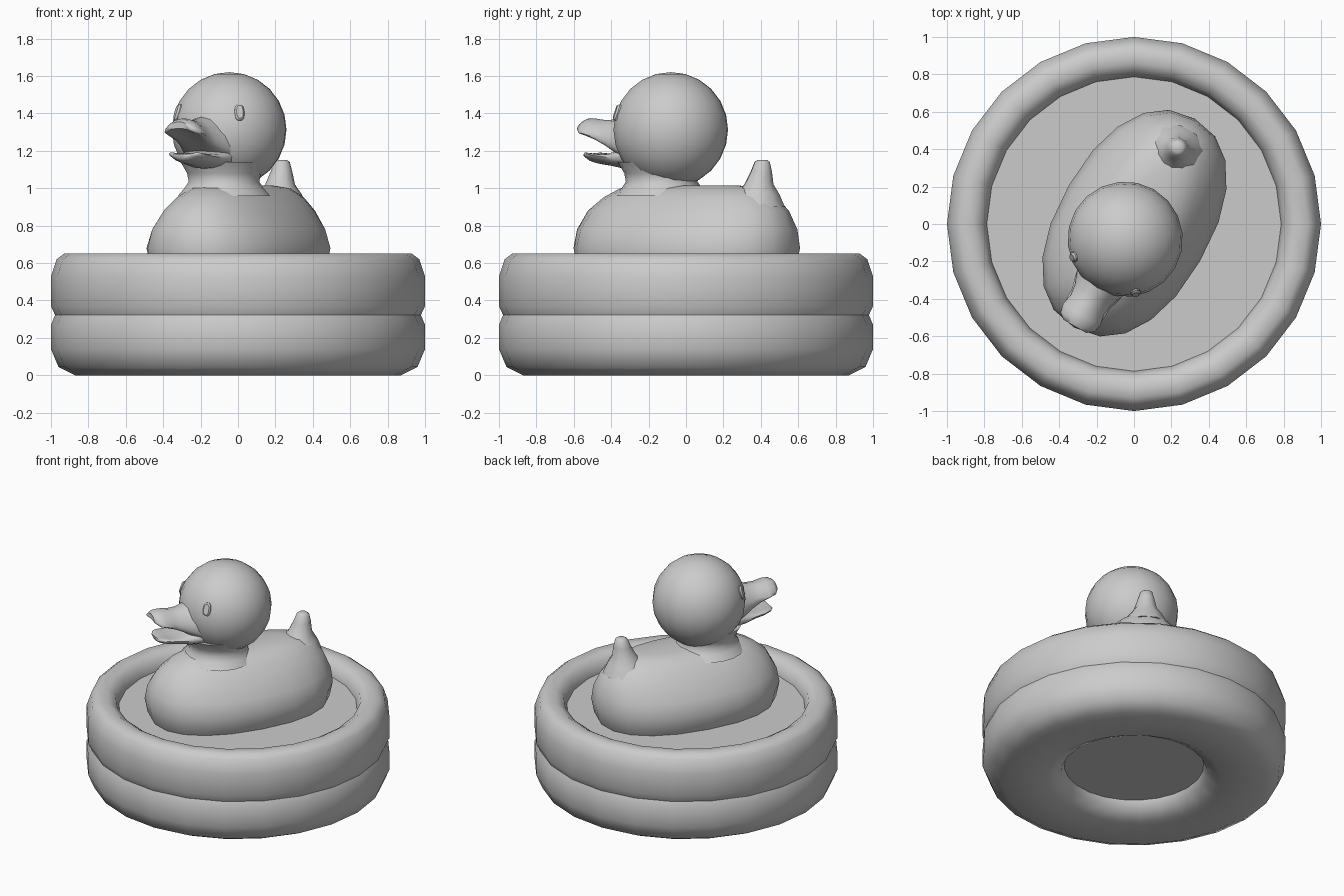
import bpy, bmesh, math
from mathutils import Matrix, Vector

if "Cube" in bpy.data.objects:
    bpy.data.objects.remove(bpy.data.objects["Cube"])

TURN = Matrix.Rotation(math.radians(-30), 4, 'Z')   # the duck faces front-left


def finish(bm, name, matrix=None, angle=45):
    if matrix:
        bm.transform(matrix)
    bmesh.ops.recalc_face_normals(bm, faces=bm.faces)
    me = bpy.data.meshes.new(name)
    bm.to_mesh(me)
    bm.free()
    ob = bpy.data.objects.new(name, me)
    bpy.context.collection.objects.link(ob)
    bpy.ops.object.select_all(action='DESELECT')
    ob.select_set(True)
    bpy.context.view_layer.objects.active = ob
    bpy.ops.object.shade_smooth_by_angle(angle=math.radians(angle))
    return ob


def loft(name, rings, matrix=None, angle=45):
    """Skin equal-sized rings of points and cap both ends."""
    bm = bmesh.new()
    loops = [[bm.verts.new(p) for p in ring] for ring in rings]
    n = len(loops[0])
    for a, b in zip(loops, loops[1:]):
        for i in range(n):
            j = (i + 1) % n
            bm.faces.new((a[i], a[j], b[j], b[i]))
    bm.faces.new(loops[0])
    bm.faces.new(loops[-1])
    return finish(bm, name, matrix, angle)


def oval(z, a, b, cx=0, cy=0, n=24, power=2.0):
    """Horizontal oval ring, half width a, half length b."""
    pts = []
    for i in range(n):
        t = 2 * math.pi * i / n
        c, s = math.cos(t), math.sin(t)
        pts.append((cx + a * math.copysign(abs(c) ** (2 / power), c),
                    cy + b * math.copysign(abs(s) ** (2 / power), s), z))
    return pts


def bill_ring(y, z, hw, ht, arch, n=16):
    """Upright oval section of the bill, bent down at the sides by arch."""
    pts = []
    for i in range(n):
        t = 2 * math.pi * i / n
        c, s = math.cos(t), math.sin(t)
        pts.append((hw * c, y, z + ht * s - arch * c * c))
    return pts


# Inflated pool: two stacked rings with a recessed floor underneath
pool = [(.46, .10), (.48, .05), (.57, 0), (.87, 0), (.96, .045), (1, .14),
        (1, .27), (.978, .322), (1, .37), (1, .53), (.97, .62), (.93, .65),
        (.86, .65), (.81, .62), (.787, .55), (.787, .50)]
loft("pool", [oval(z, r, r) for r, z in pool])

# Water surface
bm = bmesh.new()
bmesh.ops.create_circle(bm, cap_ends=True, segments=24, radius=.79,
                        matrix=Matrix.Translation((0, 0, .55)))
finish(bm, "water")

# Body: (z, half width, front y, back y)
body = [(.51, .35, -.58, .59), (.58, .385, -.62, .63), (.68, .405, -.64, .65),
        (.78, .37, -.625, .64), (.88, .30, -.57, .60), (.95, .24, -.485, .535),
        (1.0, .17, -.39, .45), (1.015, .09, -.25, .32)]
loft("body", [oval(z, w, (k - f) / 2, 0, (k + f) / 2, 20, 2.25)
              for z, w, f, k in body], TURN, 60)

# Tail and neck
tail = [(.90, .16, .43), (.97, .12, .44), (1.02, .08, .45), (1.09, .058, .465),
        (1.14, .042, .47), (1.152, .025, .47)]
loft("tail", [oval(z, r, r, 0, y, 10) for z, r, y in tail], TURN, 60)
neck = [(.96, .25), (1.0, .215), (1.035, .192), (1.08, .20), (1.14, .235)]
loft("neck", [oval(z, r, r, 0, -.15, 18) for z, r in neck], TURN, 60)

# Head
HEAD = Vector((0, -.094, 1.313))
bm = bmesh.new()
bmesh.ops.create_uvsphere(bm, u_segments=20, v_segments=12, radius=.308,
                          matrix=Matrix.Translation(HEAD))
finish(bm, "head", TURN)

# Eyes: upright raised ovals lying on the head
for side, label in ((-1, "left"), (1, "right")):
    out = (Vector((side * .2, -.325, 1.41)) - HEAD).normalized()
    rot = out.to_track_quat('Z', 'Y').to_matrix().to_4x4()
    spot = Matrix.Translation(HEAD + out * .296) @ rot
    loft(label + "_eye", [oval(h, a, b, n=10, power=2.6) for h, a, b in
                          ((-.02, .027, .046), (.012, .027, .046),
                           (.022, .018, .036))], TURN @ spot, 40)

# Open bill: (y, z, half width, half height, arch)
upper = [(-.32, 1.28, .16, .12, .06), (-.38, 1.285, .135, .10, .05),
         (-.44, 1.295, .112, .072, .045), (-.50, 1.315, .105, .05, .045),
         (-.56, 1.335, .115, .038, .045), (-.605, 1.34, .105, .032, .04),
         (-.632, 1.338, .07, .018, .02)]
lower = [(-.30, 1.17, .15, .07, 0), (-.39, 1.155, .135, .048, -.01),
         (-.46, 1.15, .115, .03, -.02), (-.53, 1.155, .112, .025, -.025),
         (-.575, 1.165, .095, .022, -.02), (-.60, 1.17, .06, .012, -.01)]
loft("upper_bill", [bill_ring(*s) for s in upper], TURN, 60)
loft("lower_bill", [bill_ring(*s) for s in lower], TURN, 60)
